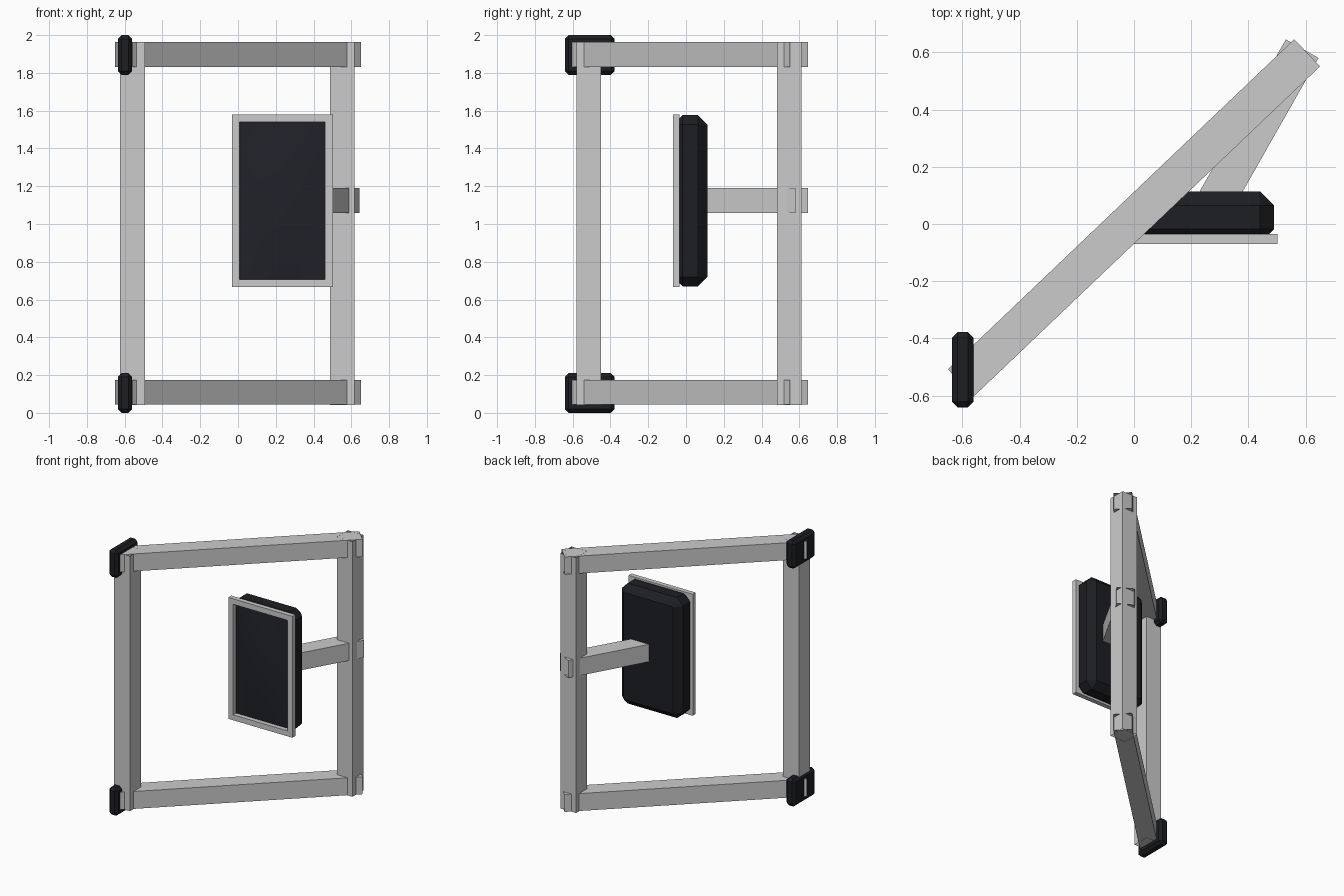
import bpy, bmesh
from mathutils import Vector

if "Cube" in bpy.data.objects:
    bpy.data.objects.remove(bpy.data.objects["Cube"])


def material(name, color):
    m = bpy.data.materials.new(name)
    m.diffuse_color = color
    m.use_nodes = True
    m.node_tree.nodes["Principled BSDF"].inputs["Base Color"].default_value = m.diffuse_color
    return m


BLACK = material("black_plastic", (0.012, 0.013, 0.016, 1))
GLASS = material("dark_glass", (0.014, 0.016, 0.022, 1))


def finish(name, bm, mat=None):
    bmesh.ops.recalc_face_normals(bm, faces=bm.faces[:])
    me = bpy.data.meshes.new(name)
    bm.to_mesh(me)
    bm.free()
    ob = bpy.data.objects.new(name, me)
    bpy.context.collection.objects.link(ob)
    if mat:
        me.materials.append(mat)
    return ob


def tube(name, a, b, w=0.131):
    """Square open-ended tube from a to b."""
    a, b = Vector(a), Vector(b)
    d = (b - a).normalized()
    up = Vector((0, 1, 0)) if abs(d.z) > 0.9 else Vector((0, 0, 1))
    side = d.cross(up).normalized() * w / 2
    up = up * w / 2
    bm = bmesh.new()
    rings = [[bm.verts.new(p + side * s + up * t)
              for s, t in ((-1, -1), (1, -1), (1, 1), (-1, 1))] for p in (a, b)]
    for i in range(4):
        j = (i + 1) % 4
        bm.faces.new((rings[0][i], rings[0][j], rings[1][j], rings[1][i]))
    return finish(name, bm)


def box(name, lo, hi, mat=None, bevel=0):
    bm = bmesh.new()
    bmesh.ops.create_cube(bm, size=1)
    for v in bm.verts:
        v.co = [(l + h) / 2 + c * (h - l) for l, h, c in zip(lo, hi, v.co)]
    if bevel:
        bmesh.ops.bevel(bm, geom=bm.edges[:], offset=bevel, segments=1,
                        affect='EDGES', profile=0.5)
    return finish(name, bm, mat)


# square frame: two posts, two diagonal rails
tube("hinge_post", (-0.559, -0.515, 0.042), (-0.559, -0.515, 1.963))
tube("outer_post", (0.552, 0.546, 0.042), (0.552, 0.546, 1.963))
for name, z in (("bottom_rail", 0.109), ("top_rail", 1.897)):
    tube(name, (-0.605, -0.555, z), (0.605, 0.598, z))

# arm carrying the monitor
tube("monitor_arm", (0.26, 0.035, 1.125), (0.5875, 0.6125, 1.125))

# black hinge blocks
for name, z in (("bottom_hinge", 0.0), ("top_hinge", 1.79)):
    box(name, (-0.636, -0.641, z), (-0.56, -0.378, z + 0.21), BLACK, 0.02)

# monitor housing: stacked chamfered outlines
CX, CZ = 0.235, 1.123


def outline(bm, y, inset, c):
    w, h = 0.255 - inset, 0.453 - inset
    pts = [(w, h - c), (w - c, h), (-w + c, h), (-w, h - c),
           (-w, -h + c), (-w + c, -h), (w - c, -h), (w, -h + c)]
    return [bm.verts.new((CX + x, y, CZ + z)) for x, z in pts]


bm = bmesh.new()
rings = [outline(bm, *s) for s in ((-0.036, 0.018, 0.032), (-0.018, 0, 0.05),
                                   (0.064, 0, 0.05), (0.114, 0.05, 0.003))]
for r0, r1 in zip(rings, rings[1:]):
    for i in range(8):
        j = (i + 1) % 8
        bm.faces.new((r0[i], r0[j], r1[j], r1[i]))
bm.faces.new(rings[0])
bm.faces.new(rings[-1])
finish("monitor_housing", bm, BLACK)

# rectangular bezel with an opening
bm = bmesh.new()
loops = []
for w, h, y in ((0.267, 0.457, -0.07), (0.267, 0.457, -0.035),
                (0.226, 0.416, -0.035), (0.226, 0.416, -0.07)):
    loops.append([bm.verts.new((CX + w * s, y, CZ + h * t))
                  for s, t in ((-1, -1), (1, -1), (1, 1), (-1, 1))])
for k in range(4):
    a, b = loops[k], loops[(k + 1) % 4]
    for i in range(4):
        j = (i + 1) % 4
        bm.faces.new((a[i], a[j], b[j], b[i]))
finish("screen_bezel", bm)

# slightly domed screen
bm = bmesh.new()
bmesh.ops.create_grid(bm, x_segments=12, y_segments=16, size=1)
for v in bm.verts:
    x, z = v.co.x, v.co.y
    v.co = (CX + 0.218 * x, -0.038 - 0.022 * (1 - x * x) * (1 - z * z), CZ + 0.408 * z)
screen = finish("screen", bm, GLASS)
for p in screen.data.polygons:
    p.use_smooth = True
if screen.data.polygons[0].normal.y > 0:
    screen.data.flip_normals()
